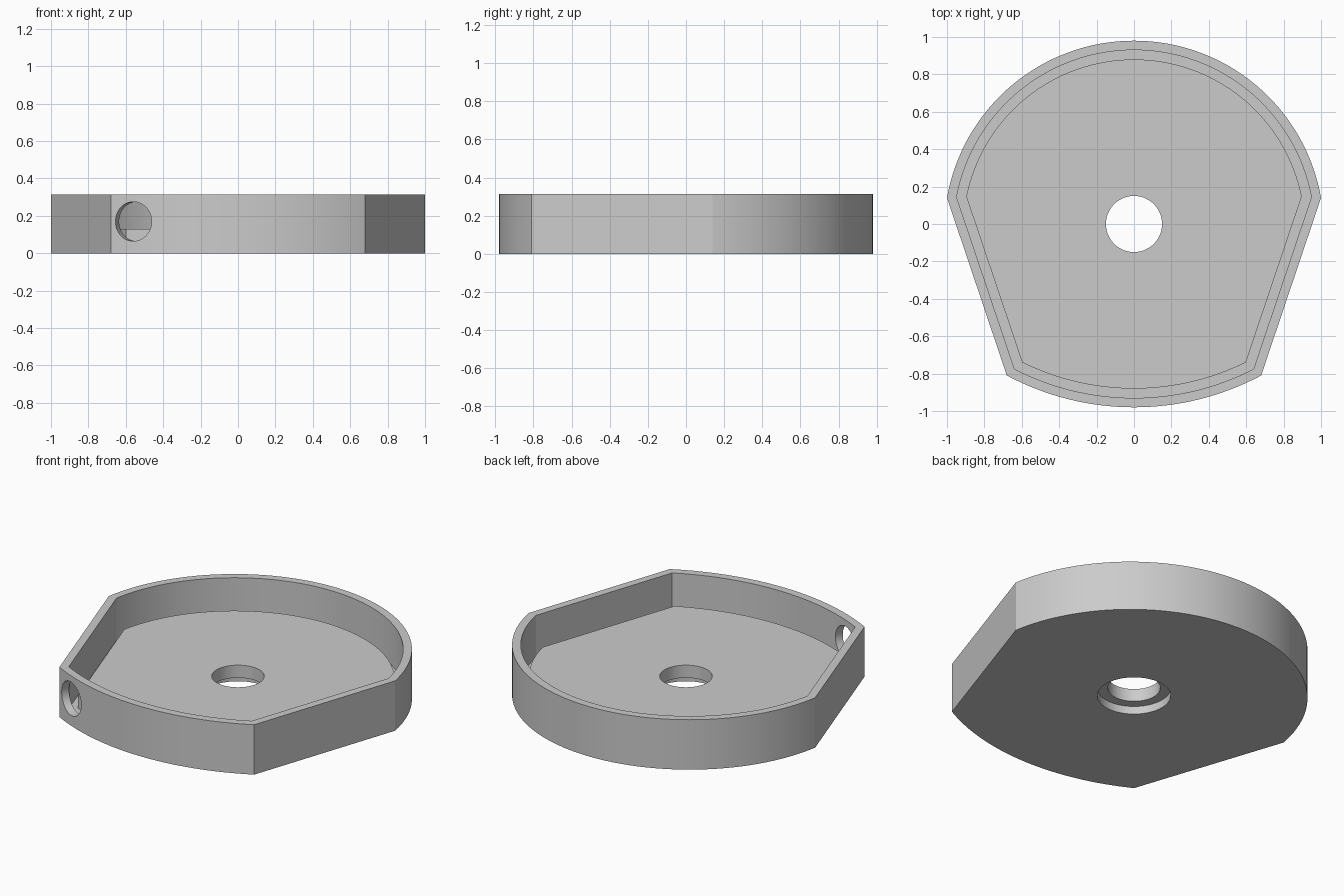
import bpy, bmesh, math
from mathutils import Vector

cube = bpy.data.objects.get("Cube")
if cube:
    bpy.data.objects.remove(cube, do_unlink=True)

HEIGHT, FLOOR, GROOVE = 0.315, 0.13, 0.05
SIDE_FRONT, SIDE_BACK = Vector((0.68, -0.81)), Vector((1.0, 0.14))
FRONT_C, FRONT_R = Vector((0, 0.465)), 1.445
BACK_C, BACK_R = Vector((0, -0.035)), 1.015

grey = bpy.data.materials.new("plain grey")
grey.use_nodes = True
grey.diffuse_color = (0.6, 0.6, 0.6, 1)
grey.node_tree.nodes["Principled BSDF"].inputs["Base Color"].default_value = (0.6, 0.6, 0.6, 1)


def outline(inset):
    """Two arcs joined by straight slanted sides, moved inward by inset."""
    along = (SIDE_BACK - SIDE_FRONT).normalized()
    start = SIDE_FRONT - Vector((along.y, -along.x)) * inset

    def corner(centre, radius, sign):
        w = start - centre
        b = w.dot(along)
        return start + along * (-b + sign * math.sqrt(b * b - w.dot(w) + radius ** 2))

    def arc(centre, radius, sign, steps):
        p = corner(centre, radius, sign) - centre
        half = math.atan2(p.x, sign * p.y)
        angles = [half * (1 - 2 * i / steps) for i in range(steps + 1)]
        return [centre + Vector((math.sin(a), math.cos(a))) * radius * sign
                for a in angles]

    return arc(BACK_C, BACK_R - inset, 1, 64) + arc(FRONT_C, FRONT_R - inset, -1, 32)


def make_object(name, bm):
    bmesh.ops.recalc_face_normals(bm, faces=bm.faces)
    mesh = bpy.data.meshes.new(name)
    bm.to_mesh(mesh)
    bm.free()
    mesh.materials.append(grey)
    ob = bpy.data.objects.new(name, mesh)
    bpy.context.collection.objects.link(ob)
    return ob


def drill(target, radius, start, end):
    """Cut a round hole from start to end."""
    start, end = Vector(start), Vector(end)
    axis = end - start
    bpy.ops.mesh.primitive_cylinder_add(
        vertices=64, radius=radius, depth=axis.length, location=(start + end) / 2,
        rotation=axis.to_track_quat('Z', 'Y').to_euler())
    cutter = bpy.context.object
    cutter.hide_render = True
    cutter.data.materials.append(grey)
    mod = target.modifiers.new("hole", 'BOOLEAN')
    mod.operation, mod.solver, mod.object = 'DIFFERENCE', 'EXACT', cutter
    bpy.ops.object.select_all(action='DESELECT')
    target.select_set(True)
    bpy.context.view_layer.objects.active = target
    bpy.ops.object.modifier_apply(modifier=mod.name)
    bpy.data.objects.remove(cutter, do_unlink=True)


# Tray: outer wall, rim, inner wall, groove and raised floor as stacked rings
bm = bmesh.new()
rings = []
for inset, z in [(0, 0), (0, HEIGHT), (0.05, HEIGHT), (0.05, GROOVE),
                 (0.1, GROOVE), (0.1, FLOOR)]:
    rings.append([bm.verts.new((p.x, p.y, z)) for p in outline(inset)])
for low, high in zip(rings, rings[1:]):
    for i in range(len(low)):
        bm.faces.new((low[i - 1], low[i], high[i], high[i - 1]))
bm.faces.new(rings[0])
bm.faces.new(rings[-1])
tray = make_object("tray", bm)

# Centre bore with a wider recess underneath
drill(tray, 0.15, (0, 0, -0.1), (0, 0, 0.3))
drill(tray, 0.21, (0, 0, -0.1), (0, 0, 0.05))

# Round cable hole through the front wall, square to the curve
x = -0.56
y = FRONT_C.y - math.sqrt(FRONT_R ** 2 - x * x)
entry = Vector((x, y, 0.17))
inward = Vector((-x, FRONT_C.y - y, 0)).normalized()
drill(tray, 0.105, entry - inward * 0.06, entry + inward * 0.07)

bpy.ops.object.shade_smooth_by_angle(angle=math.radians(20))
